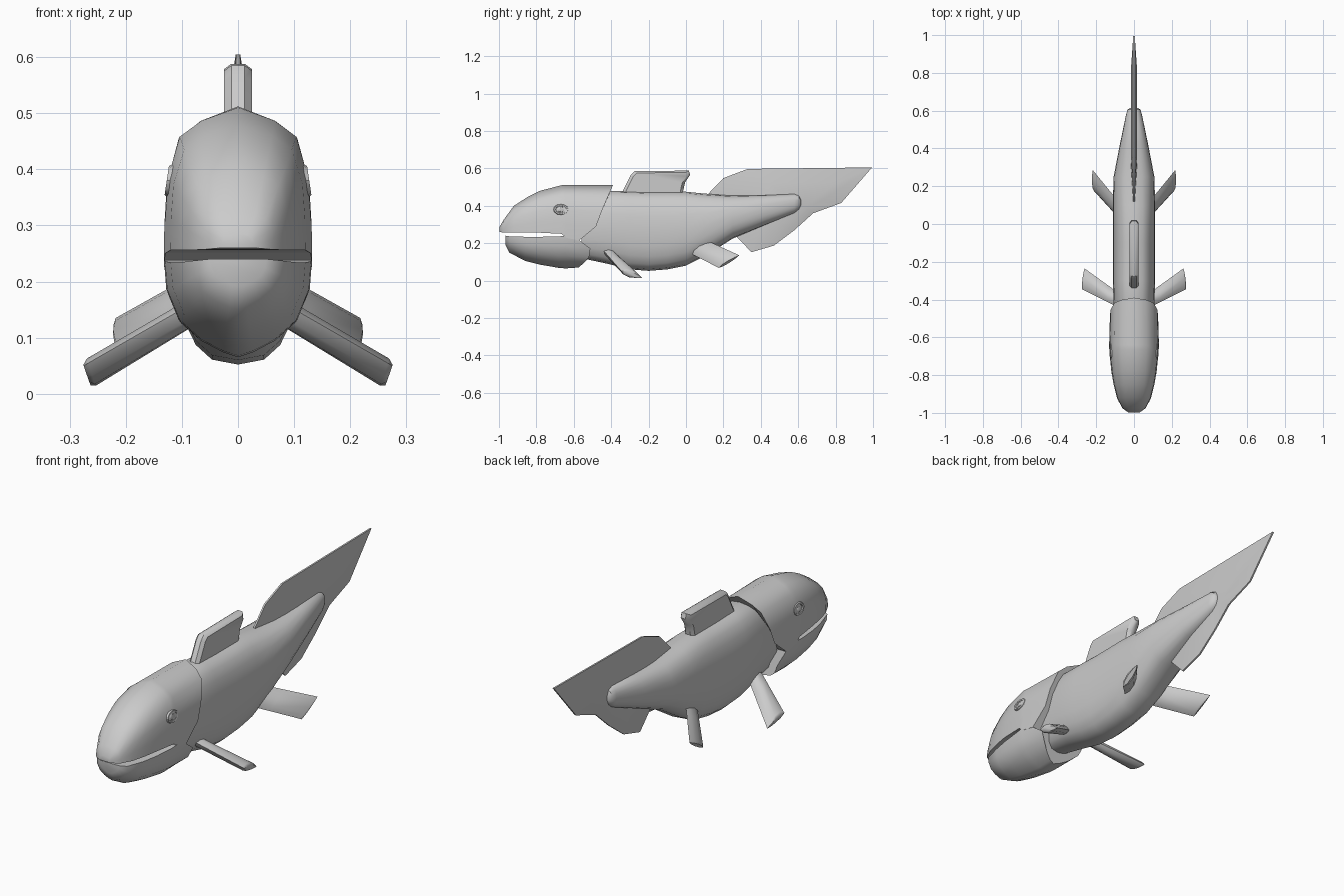
import bpy, bmesh, math
from mathutils import Vector

if "Cube" in bpy.data.objects:
    bpy.data.objects.remove(bpy.data.objects["Cube"])

grey = bpy.data.materials.new("pale grey")
grey.diffuse_color = (0.6, 0.6, 0.6, 1)
grey.use_nodes = True
grey.node_tree.nodes["Principled BSDF"].inputs["Base Color"].default_value = grey.diffuse_color


def finish(name, bm, angle=40):
    bmesh.ops.recalc_face_normals(bm, faces=bm.faces)
    mesh = bpy.data.meshes.new(name)
    bm.to_mesh(mesh)
    bm.free()
    mesh.materials.append(grey)
    ob = bpy.data.objects.new(name, mesh)
    bpy.context.collection.objects.link(ob)
    bpy.ops.object.select_all(action='DESELECT')
    bpy.context.view_layer.objects.active = ob
    ob.select_set(True)
    bpy.ops.object.shade_smooth_by_angle(angle=math.radians(angle))
    return ob


def loft(name, rings, angle=40):
    """Skin closed rings of equal length and cap both ends."""
    bm = bmesh.new()
    vs = [[bm.verts.new(p) for p in r] for r in rings]
    n = len(vs[0])
    for a, b in zip(vs, vs[1:]):
        for i in range(n):
            j = (i + 1) % n
            bm.faces.new((a[i], a[j], b[j], b[i]))
    bm.faces.new(vs[0])
    bm.faces.new(vs[-1])
    return finish(name, bm, angle)


def lerp_table(table, v):
    for (a, fa), (b, fb) in zip(table, table[1:]):
        if v <= b:
            t = max(0, (v - a) / (b - a))
            return fa + (fb - fa) * t
    return table[-1][1]


# Body: stations of y, bottom, top, half width
stations = [(-0.56, 0.12, 0.44, 0.09), (-0.42, 0.09, 0.48, 0.108), (-0.3, 0.06, 0.478, 0.112),
            (-0.2, 0.052, 0.475, 0.112), (-0.1, 0.06, 0.475, 0.112), (0.0, 0.08, 0.475, 0.112),
            (0.1, 0.13, 0.465, 0.112), (0.25, 0.225, 0.455, 0.108), (0.42, 0.295, 0.458, 0.075),
            (0.58, 0.36, 0.465, 0.042), (0.605, 0.38, 0.455, 0.034), (0.615, 0.40, 0.435, 0.02)]
rings = []
for y, lo, hi, w in stations:
    ring = []
    for k in range(20):
        a = 2 * math.pi * k / 20
        c, s = math.cos(a), math.sin(a)
        ring.append((w * math.copysign(abs(c) ** 0.75, c), y,
                     (lo + hi) / 2 + (hi - lo) / 2 * math.copysign(abs(s) ** 0.85, s)))
    rings.append(ring)
loft("body", rings)

# Head shells: arch sections whose rear rim follows the gill line
gill = [(0.05, -0.59), (0.075, -0.57), (0.115, -0.52), (0.18, -0.51), (0.2, -0.58),
        (0.23, -0.56), (0.29, -0.48), (0.4, -0.44), (0.51, -0.39)]


def head_shell(name, arch, sections):
    half = [(fx, fz) for fx, fz in arch]
    full = half + [(-fx, fz) for fx, fz in reversed(half[:-1])]
    rings = []
    for y, base, crown, w in sections:
        ring = []
        for fx, fz in full:
            z = base + (crown - base) * fz
            ring.append((w * fx, lerp_table(gill, z) if y is None else y, z))
        rings.append(ring)
    return loft(name, rings, 45)


head_shell("upper_head",
           [(1, 0), (0.995, 0.25), (0.96, 0.52), (0.8, 0.8), (0.5, 0.91), (0, 1)],
           [(-0.998, 0.26, 0.285, 0.03), (-0.975, 0.257, 0.325, 0.062), (-0.92, 0.256, 0.40, 0.09),
            (-0.85, 0.256, 0.445, 0.108), (-0.78, 0.256, 0.48, 0.12), (-0.665, 0.25, 0.51, 0.13),
            (-0.64, 0.228, 0.512, 0.132), (None, 0.215, 0.512, 0.128)])

head_shell("lower_jaw",
           [(1, 0), (0.97, 0.3), (0.8, 0.62), (0.5, 0.83), (0.2, 0.95), (0, 1)],
           [(-0.965, 0.24, 0.19, 0.05), (-0.945, 0.237, 0.15, 0.08), (-0.86, 0.234, 0.105, 0.105),
            (-0.78, 0.234, 0.085, 0.12), (-0.68, 0.236, 0.068, 0.13),
            (-0.645, 0.24, 0.065, 0.132), (None, 0.215, 0.07, 0.126)])


# Upright fins: outline in y, z with a thicker middle
def upright_fin(name, outline, centre, edge, middle, shrink):
    cy, cz = centre
    inner = [(cy + (y - cy) * shrink, cz + (z - cz) * shrink) for y, z in outline]
    rings = [[(s * t, y, z) for y, z in pts] for s, t, pts in
             ((-1, middle, inner), (-1, edge, outline), (1, edge, outline), (1, middle, inner))]
    return loft(name, rings, 40)


upright_fin("dorsal_fin",
            [(-0.36, 0.44), (-0.335, 0.485), (-0.295, 0.565), (-0.275, 0.585), (0.015, 0.588),
             (0.022, 0.565), (-0.005, 0.525), (-0.015, 0.48), (-0.02, 0.44)],
            (-0.16, 0.49), 0.012, 0.025, 0.9)

upright_fin("tail_fin",
            [(0.12, 0.465), (0.2, 0.548), (0.33, 0.597), (0.995, 0.605), (0.83, 0.415),
             (0.68, 0.36), (0.58, 0.27), (0.47, 0.187), (0.35, 0.152), (0.27, 0.235), (0.3, 0.33)],
            (0.58, 0.43), 0.004, 0.017, 0.55)


# Paired fins: lens section swept from root chord to tip chord
def paired_fin(name, root, tip, thick):
    rl, rt, tl, tt = (Vector(p) for p in (*root, *tip))
    n = ((tl + tt - rl - rt).cross(rt - rl)).normalized()
    for side, sx in (("right", 1), ("left", -1)):
        rings = []
        for f in (0, 0.3, 0.96, 1):
            a, b = rl.lerp(tl, f), rt.lerp(tt, f)
            th = thick * (0.6 if f == 1 else 1)
            ring = [a.lerp(b, u) + n * th * h for u, h in
                    ((0, 0), (0.2, 0.8), (0.5, 1), (0.8, 0.6), (1, 0), (0.8, -0.6), (0.5, -1), (0.2, -0.8))]
            rings.append([(p.x * sx, p.y, p.z) for p in ring])
        loft(side + "_" + name, rings, 50)


paired_fin("pectoral_fin", ((0.075, -0.445, 0.165), (0.075, -0.37, 0.13)),
           ((0.275, -0.345, 0.05), (0.262, -0.235, 0.014)), 0.022)
paired_fin("pelvic_fin", ((0.075, 0.025, 0.145), (0.075, 0.11, 0.215)),
           ((0.212, 0.175, 0.068), (0.218, 0.285, 0.135)), 0.017)

# Eyes: almond rim with a small bulging ball
for side, sx in (("right", 1), ("left", -1)):
    rings = []
    for ry, rz, dx in ((0.046, 0.034, -0.012), (0.038, 0.026, 0.003), (0.03, 0.019, 0.002),
                       (0.026, 0.016, -0.004), (0.016, 0.01, 0.002)):
        ring = []
        for k in range(12):
            a = 2 * math.pi * k / 12
            z = rz * math.sin(a)
            ring.append((sx * (0.124 + dx - 0.15 * z), -0.668 + ry * math.cos(a), 0.38 + z))
        rings.append(ring)
    loft(side + "_eye", rings, 35)
